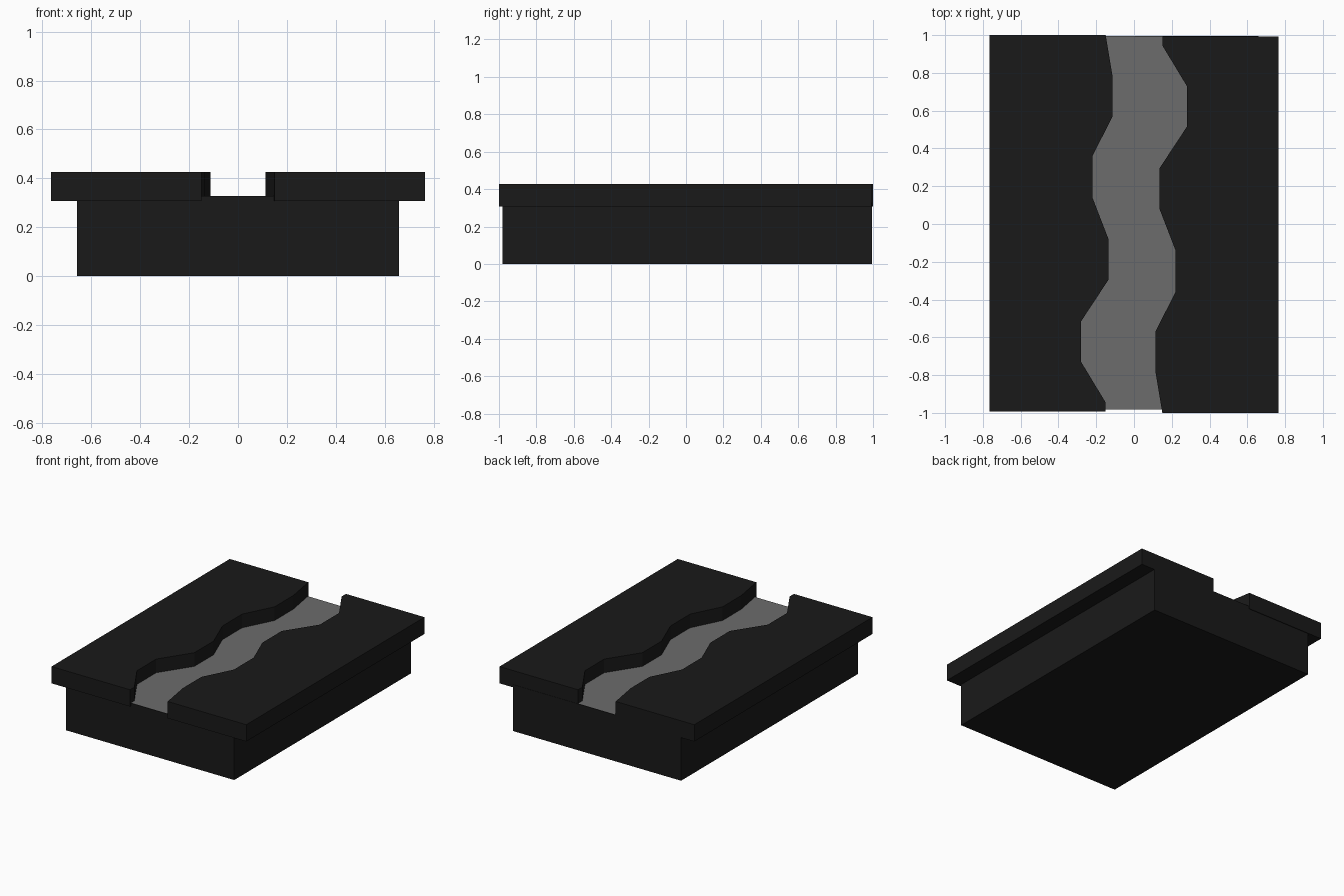
import bpy, bmesh
from math import pi

if "Cube" in bpy.data.objects:
    bpy.data.objects.remove(bpy.data.objects["Cube"])

def material(name, v):
    m = bpy.data.materials.new(name)
    m.diffuse_color = (v, v, v, 1)
    m.use_nodes = True
    m.node_tree.nodes["Principled BSDF"].inputs["Base Color"].default_value = m.diffuse_color
    return m

dark = material("dark_wood", 0.01)
grey = material("grey_glass", 0.15)

def plate(name, outline, z0, z1, mat):
    """Flat polygon at z0, extruded up to z1."""
    bm = bmesh.new()
    face = bm.faces.new([bm.verts.new((x, y, z0)) for x, y in outline])
    if z1 > z0:
        ext = bmesh.ops.extrude_face_region(bm, geom=[face], use_keep_orig=True)
        verts = [g for g in ext["geom"] if isinstance(g, bmesh.types.BMVert)]
        bmesh.ops.translate(bm, verts=verts, vec=(0, 0, z1 - z0))
    bmesh.ops.recalc_face_normals(bm, faces=bm.faces)
    if z1 == z0 and bm.faces[:][0].normal.z < 0:
        bmesh.ops.reverse_faces(bm, faces=bm.faces)
    me = bpy.data.meshes.new(name)
    bm.to_mesh(me)
    bm.free()
    me.materials.append(mat)
    ob = bpy.data.objects.new(name, me)
    bpy.context.collection.objects.link(ob)
    return ob

# Wavy inner edge of the left slab, back to front
wave = [(-0.15, 1.0), (-0.113, 0.78), (-0.113, 0.57), (-0.22, 0.36),
        (-0.22, 0.14), (-0.135, -0.08), (-0.135, -0.295), (-0.28, -0.515),
        (-0.28, -0.73), (-0.15, -0.945), (-0.15, -0.993)]

# Solid plinth
W, Y0, Y1 = 0.658, -0.982, 0.995
plate("base", [(-W, Y0), (W, Y0), (W, Y1), (-W, Y1)], 0, 0.328, dark)

# Table-top slabs: the right one is the left one turned half round
slab = [(-0.765, -0.993), (-0.765, 1.0)] + wave
plate("slab_left", slab, 0.308, 0.427, dark)
plate("slab_right", [(-x, -y) for x, y in slab], 0.308, 0.427, dark)

# Glass river sheet filling the gap
clip = lambda pts: [(x, min(max(y, Y0), Y1)) for x, y in pts]
river = clip(wave) + clip([(-x, -y) for x, y in wave])
plate("river", river, 0.33, 0.33, grey)
